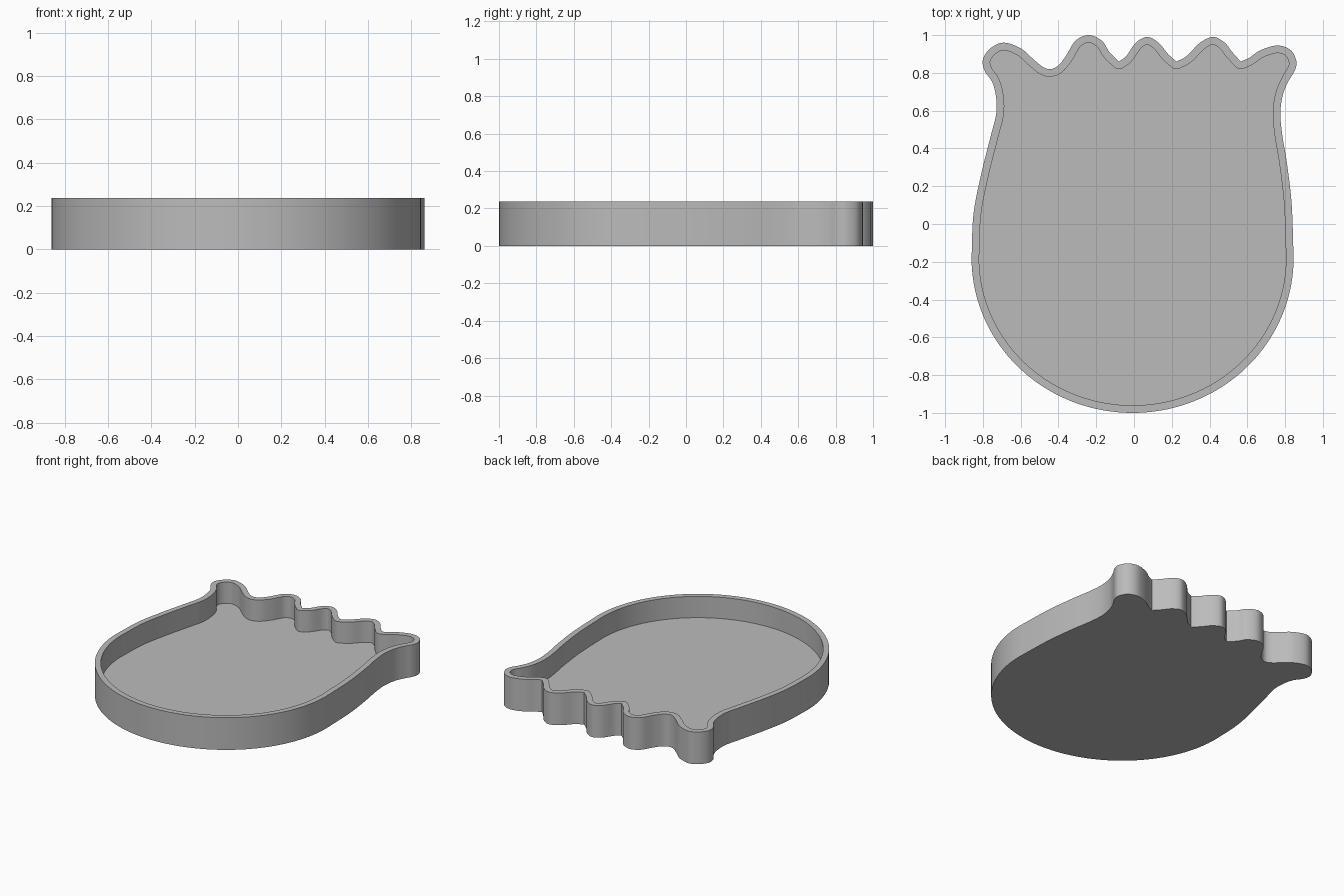
import bpy
import bmesh
import math
from mathutils import Vector

HEIGHT = 0.236
FLOOR = 0.08
WALL = 0.04

cube = bpy.data.objects.get("Cube")
if cube:
    bpy.data.objects.remove(cube, do_unlink=True)

# Smooth runs of the wavy outline in hundredths; runs meet at sharp notches
RUNS = [
    [(-86, -18), (-85, 5), (-81, 26), (-76, 46), (-73, 58), (-73, 67),
     (-75, 75), (-79, 81), (-80, 87), (-76, 93), (-69, 96), (-60, 93),
     (-53, 87), (-48, 83), (-44, 82), (-40, 84), (-36, 89), (-31, 97),
     (-24, 100), (-17, 97), (-13, 91), (-8, 86)],
    [(-8, 86), (-4, 89), (1, 96), (7, 99), (13, 96), (18, 90), (22.5, 86)],
    [(22.5, 86), (28, 89), (35, 96), (42, 99), (48, 96), (52, 91), (56.5, 86)],
    [(56.5, 86), (61, 88), (67, 92), (76, 94.5), (83, 92), (86, 86),
     (85, 81), (82, 76), (79, 69), (77.5, 59), (78.5, 47), (81, 32),
     (83.5, 10), (84.5, -18)],
]


def spline(points, steps=8):
    """Catmull-Rom curve through the points, as a list of positions."""
    pts = [Vector(p) / 100 for p in points]
    pts = [2 * pts[0] - pts[1]] + pts + [2 * pts[-1] - pts[-2]]
    out = []
    for a, b, c, d in zip(pts, pts[1:], pts[2:], pts[3:]):
        for i in range(steps):
            t = i / steps
            out.append(0.5 * (2 * b + (c - a) * t
                              + (2 * a - 5 * b + 4 * c - d) * t * t
                              + (3 * b - a - 3 * c + d) * t ** 3))
    return out + [pts[-2]]


def belly(steps=72):
    """Rounded lower half of the outline, from right to left."""
    arc = [math.pi * i / steps for i in range(steps + 1)]
    return [Vector((-0.0075 + 0.8525 * math.cos(a), -0.18 - 0.82 * math.sin(a)))
            for a in arc]


def inward(curve, i):
    """Unit normal to the right of a clockwise curve."""
    d = curve[min(i + 1, len(curve) - 1)] - curve[max(i - 1, 0)]
    return Vector((d.y, -d.x)).normalized()


# Outer outline and its inward offset, with rounded turns at the notches
outer, inner = [], []
last = None
for curve in [spline(run) for run in RUNS] + [belly()]:
    for i, p in enumerate(curve):
        n = inward(curve, i)
        if i == 0 and last is not None:
            for k in range(1, 6):
                outer.append(p)
                inner.append(p + last.lerp(n, k / 6).normalized() * WALL)
        outer.append(p)
        inner.append(p + n * WALL)
        last = n

grey = bpy.data.materials.new("plain_grey")
grey.use_nodes = True
colour = (0.5, 0.5, 0.5, 1)
grey.diffuse_color = colour
grey.node_tree.nodes["Principled BSDF"].inputs["Base Color"].default_value = colour

# Shallow tray: underside, outer wall, rim, inner wall and floor
bm = bmesh.new()
rings = [[bm.verts.new((p.x, p.y, z)) for p in loop]
         for loop, z in ((outer, 0), (outer, HEIGHT), (inner, HEIGHT), (inner, FLOOR))]
count = len(outer)
for low, high in zip(rings, rings[1:]):
    for i in range(count):
        j = (i + 1) % count
        bm.faces.new((low[i], low[j], high[j], high[i]))
bm.faces.new(rings[0])
bm.faces.new(rings[-1])
bmesh.ops.remove_doubles(bm, verts=bm.verts, dist=0.0005)
bmesh.ops.recalc_face_normals(bm, faces=bm.faces)
mesh = bpy.data.meshes.new("tray")
bm.to_mesh(mesh)
bm.free()
mesh.materials.append(grey)
tray = bpy.data.objects.new("tray", mesh)
bpy.context.collection.objects.link(tray)

bpy.context.view_layer.objects.active = tray
tray.select_set(True)
bpy.ops.object.shade_smooth_by_angle(angle=math.radians(30))
